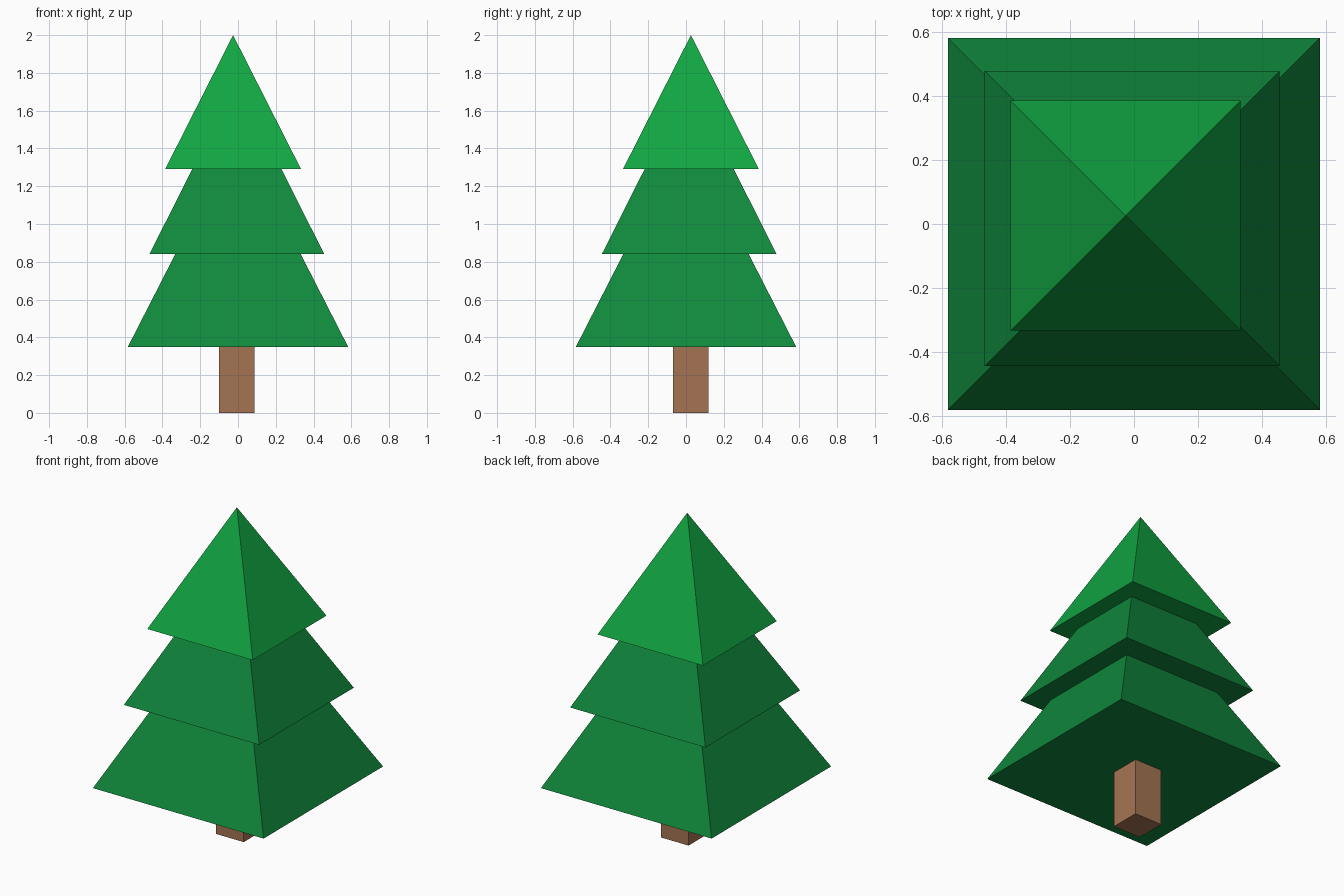
import bpy
import bmesh

if "Cube" in bpy.data.objects:
    bpy.data.objects.remove(bpy.data.objects["Cube"])


def material(name, rgb):
    """Flat colour given as sRGB 0-255, stored as linear."""
    lin = [((c / 255 + 0.055) / 1.055) ** 2.4 for c in rgb]
    mat = bpy.data.materials.new(name)
    mat.diffuse_color = (*lin, 1.0)
    mat.use_nodes = True
    mat.node_tree.nodes["Principled BSDF"].inputs["Base Color"].default_value = mat.diffuse_color
    return mat


def link(name, bm, mat):
    bmesh.ops.recalc_face_normals(bm, faces=bm.faces)
    mesh = bpy.data.meshes.new(name)
    bm.to_mesh(mesh)
    bm.free()
    mesh.materials.append(mat)
    bpy.context.collection.objects.link(bpy.data.objects.new(name, mesh))


def pyramid(name, centre, half, z0, z1, mat):
    """Closed square pyramid with its base at z0 and its tip at z1."""
    cx, cy = centre
    bm = bmesh.new()
    base = [bm.verts.new((cx + sx * half, cy + sy * half, z0))
            for sx, sy in ((-1, -1), (1, -1), (1, 1), (-1, 1))]
    tip = bm.verts.new((cx, cy, z1))
    bm.faces.new(base[::-1])
    for i in range(4):
        bm.faces.new((base[i], base[(i + 1) % 4], tip))
    link(name, bm, mat)


def box(name, lo, hi, mat):
    bm = bmesh.new()
    bmesh.ops.create_cube(bm, size=1)
    for v in bm.verts:
        v.co = [(a + b) / 2 + c * (b - a) for a, b, c in zip(lo, hi, v.co)]
    link(name, bm, mat)


light_green = material("light green", (17, 166, 66))
dark_green = material("dark green", (16, 136, 60))
brown = material("bark brown", (165, 116, 83))

# Trunk, slightly off centre
box("trunk", (-0.10, -0.07, 0), (0.088, 0.118, 0.36), brown)

# Foliage tiers, each a pyramid poking up into the next
pyramid("lower_foliage", (0, 0), 0.583, 0.35, 1.49, dark_green)
pyramid("middle_foliage", (-0.006, 0.017), 0.462, 0.842, 1.76, dark_green)
pyramid("top_foliage", (-0.026, 0.026), 0.36, 1.29, 2.0, light_green)
